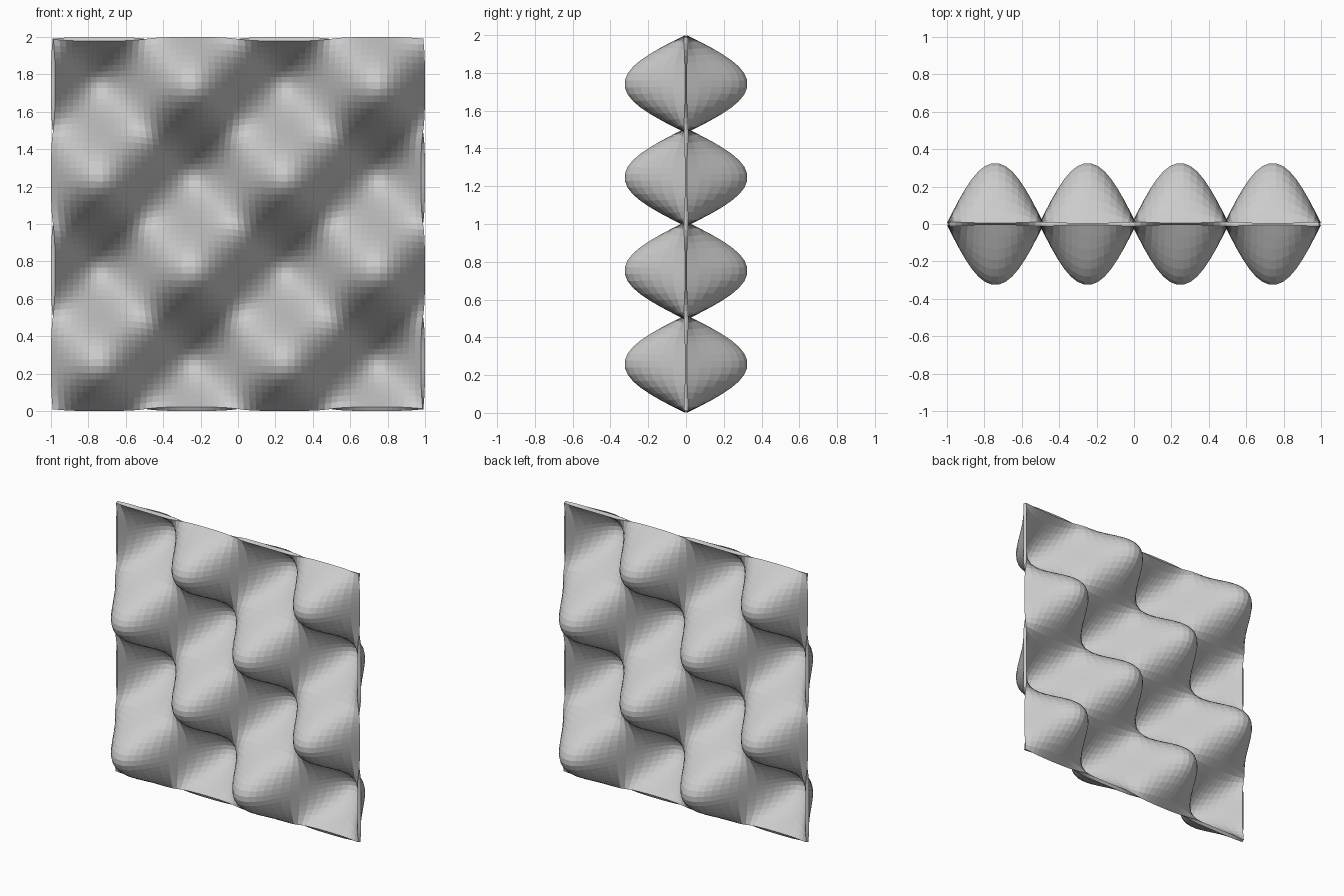
import bpy, bmesh, math

if "Cube" in bpy.data.objects:
    bpy.data.objects.remove(bpy.data.objects["Cube"])

# Egg-crate wave panel: product of two sines, two periods each way
N = 60            # grid segments per side
SIZE = 1.978      # sheet size before thickness
AMP = 0.316       # wave height
THICK = 0.024     # sheet thickness

bm = bmesh.new()
bmesh.ops.create_grid(bm, x_segments=N, y_segments=N, size=SIZE / 2)
k = 4 * math.pi / SIZE
for v in bm.verts:
    x, z = v.co.x, v.co.y
    v.co = (x, -AMP * math.sin(k * x) * math.sin(k * z), z + 1)
bmesh.ops.recalc_face_normals(bm, faces=bm.faces)

mesh = bpy.data.meshes.new("wave_panel")
bm.to_mesh(mesh)
bm.free()
panel = bpy.data.objects.new("wave_panel", mesh)
bpy.context.collection.objects.link(panel)

# Sheet thickness, centred on the wave
solid = panel.modifiers.new("thickness", 'SOLIDIFY')
solid.thickness = THICK
solid.offset = 0
